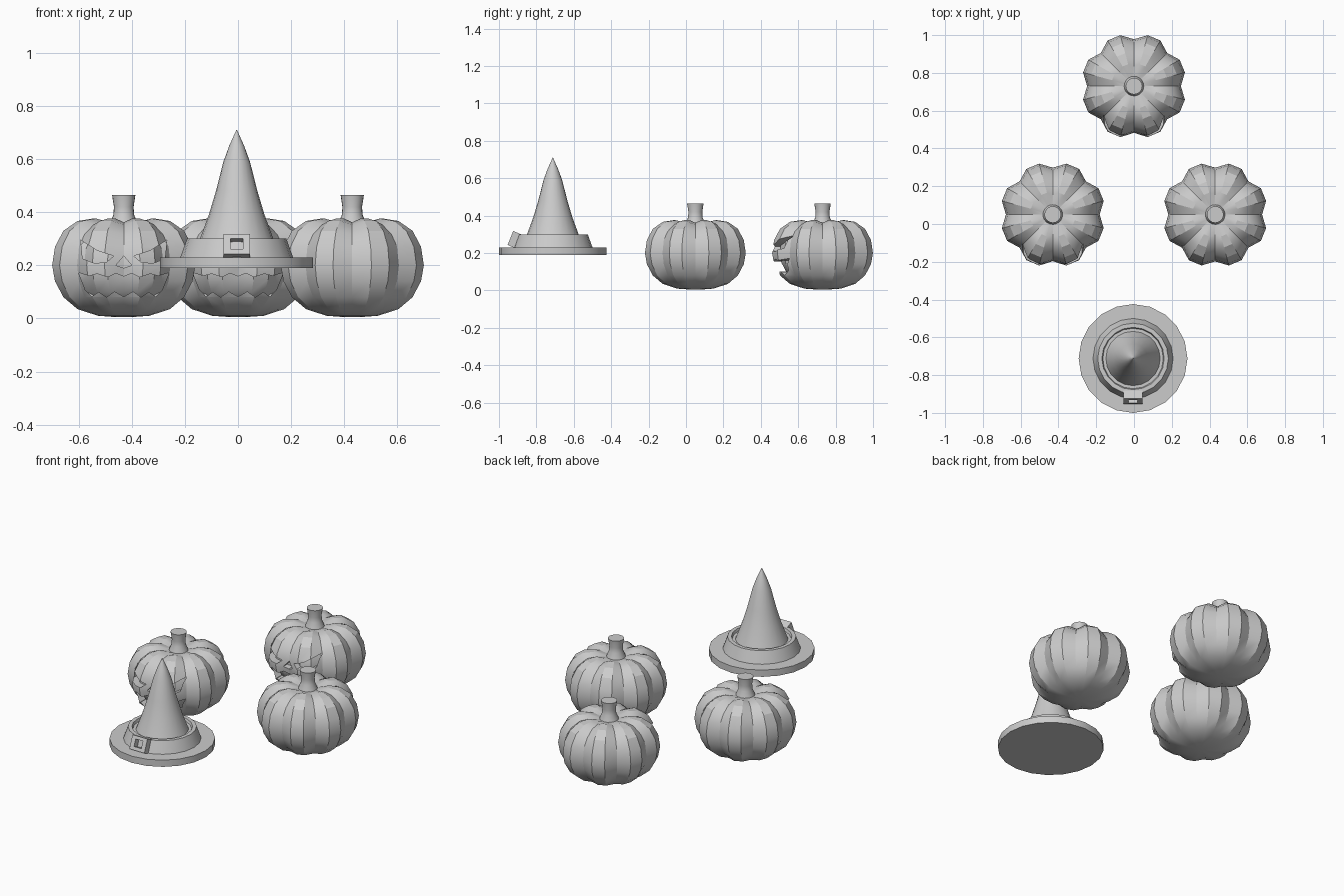
import bpy, bmesh, math
from mathutils import Matrix, Vector

if "Cube" in bpy.data.objects:
    bpy.data.objects.remove(bpy.data.objects["Cube"])

grey = bpy.data.materials.new("plain grey")
grey.use_nodes = True
grey.diffuse_color = (0.6, 0.6, 0.6, 1)
grey.node_tree.nodes["Principled BSDF"].inputs["Base Color"].default_value = (0.6, 0.6, 0.6, 1)


def finish(bm, name, loc, angle=None):
    bmesh.ops.recalc_face_normals(bm, faces=bm.faces)
    me = bpy.data.meshes.new(name)
    bm.to_mesh(me)
    bm.free()
    me.materials.append(grey)
    ob = bpy.data.objects.new(name, me)
    bpy.context.collection.objects.link(ob)
    ob.location = loc
    if angle:
        smooth(ob, angle)
    return ob


def smooth(ob, angle):
    bpy.ops.object.select_all(action='DESELECT')
    ob.select_set(True)
    bpy.context.view_layer.objects.active = ob
    bpy.ops.object.shade_smooth_by_angle(angle=math.radians(angle))


def lathe(name, profile, sides, loc, angle=None, wave=None):
    """Rings of (radius, z) joined into a closed solid; wave scales each spoke."""
    bm = bmesh.new()
    rings = []
    for r, z in profile:
        ring = []
        for i in range(sides):
            a = 2 * math.pi * i / sides
            s, dz = wave(i, r, z) if wave else (1, 0)
            ring.append(bm.verts.new((r * s * math.cos(a), r * s * math.sin(a), z + dz)))
        rings.append(ring)
    for lo, hi in zip(rings, rings[1:]):
        for i in range(sides):
            j = (i + 1) % sides
            bm.faces.new((lo[i], lo[j], hi[j], hi[i]))
    bm.faces.new(rings[0][::-1])
    bm.faces.new(rings[-1])
    return finish(bm, name, loc, angle)


def prism(name, outline, loc, y0, y1):
    """Outline in x, z pushed through y."""
    bm = bmesh.new()
    face = bm.faces.new([bm.verts.new((x, y0, z)) for x, z in outline])
    ext = bmesh.ops.extrude_face_region(bm, geom=[face])
    bmesh.ops.translate(bm, vec=(0, y1 - y0, 0),
                        verts=[v for v in ext["geom"] if isinstance(v, bmesh.types.BMVert)])
    return finish(bm, name, loc)


def cut(ob, cutter):
    mod = ob.modifiers.new("cut", 'BOOLEAN')
    mod.operation = 'DIFFERENCE'
    mod.solver = 'EXACT'
    mod.object = cutter
    bpy.context.view_layer.objects.active = ob
    bpy.ops.object.modifier_apply(modifier=mod.name)
    bpy.data.objects.remove(cutter)


# Pumpkin: eight lobes, each with two crests between valleys
BODY = [(0.03, 0.005), (0.1, 0.01), (0.18, 0.035), (0.235, 0.08), (0.268, 0.14),
        (0.279, 0.2), (0.268, 0.27), (0.235, 0.33), (0.18, 0.367), (0.12, 0.376), (0.05, 0.355)]
STEM = [(0.056, 0.34), (0.05, 0.365), (0.039, 0.39), (0.037, 0.42), (0.044, 0.465)]


def lobes(i, r, z):
    valley = i % 3 == 0
    dip = -0.014 if z > 0.3 and r > 0.08 else 0
    return (0.89, dip) if valley else (1, 0)


# Carved face outlines
EYE = [(-0.162, 0.295), (-0.1, 0.255), (-0.038, 0.235), (-0.065, 0.212), (-0.11, 0.208), (-0.155, 0.225)]
NOSE = [(0, 0.235), (0.03, 0.2), (0, 0.19), (-0.03, 0.2)]
UPPER = [(-0.17, 0.172), (-0.13, 0.16), (-0.1, 0.168), (-0.06, 0.155), (-0.03, 0.17), (0, 0.158)]
LOWER = [(-0.145, 0.108), (-0.12, 0.082), (-0.095, 0.1), (-0.065, 0.08), (-0.035, 0.102), (0, 0.082)]


def flip(points):
    return [(-x, z) for x, z in points]


def pumpkin(name, x, y, carved):
    loc = (x, y, 0)
    body = lathe(name + "_body", BODY, 24, loc, wave=lobes)
    if carved:
        mouth = UPPER + flip(UPPER[-2::-1]) + flip(LOWER) + LOWER[-2::-1]
        for shape in (EYE, flip(EYE), NOSE, mouth):
            cut(body, prism("cutter", shape, loc, -0.4, -0.12))
        core = [(r * 0.85, 0.2 + (z - 0.2) * 0.85) for r, z in BODY]
        lathe(name + "_inner_core", core, 24, loc, 30, lobes)
    smooth(body, 25)
    lathe(name + "_stem", STEM, 20, loc, 35)


pumpkin("right_pumpkin", -0.43, 0.05, True)
pumpkin("left_pumpkin", 0.43, 0.05, False)
pumpkin("back_pumpkin", 0, 0.73, True)

# Witch hat
HAT = (-0.005, -0.712, 0)
lathe("hat_brim", [(0.288, 0.19), (0.288, 0.23)], 20, HAT, 30)
lathe("hat_band", [(0.213, 0.228), (0.187, 0.3), (0.165, 0.3), (0.16, 0.285)], 20, HAT, 30)
lathe("hat_cone", [(0.165, 0.23), (0.138, 0.3), (0.105, 0.39), (0.078, 0.48), (0.05, 0.59),
                   (0.028, 0.65), (0.001, 0.71)], 20, HAT, 35)

# Buckle: a square frame leaning back with the band
bm = bmesh.new()
for cx, cz, w, h in ((-0.037, 0, 0.026, 0.08), (0.037, 0, 0.026, 0.08),
                     (0, 0.031, 0.05, 0.018), (0, -0.03, 0.05, 0.02)):
    bmesh.ops.create_cube(bm, size=1, matrix=Matrix.Translation(Vector((cx, 0, cz)))
                          @ Matrix.Diagonal((w, 0.045, h, 1)))
buckle = finish(bm, "hat_buckle", (-0.005, -0.918, 0.272))
buckle.rotation_euler.x = math.radians(-22)
